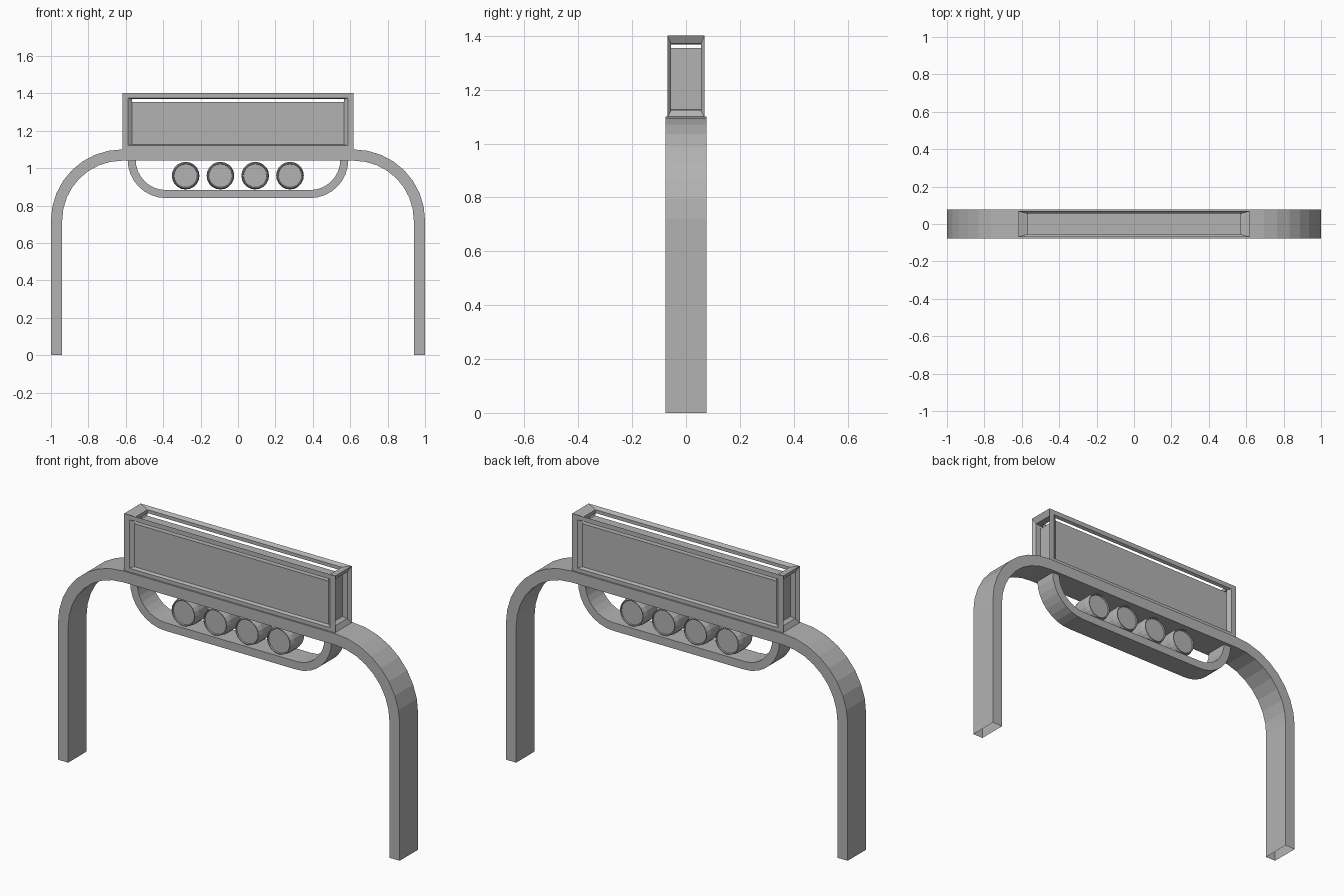
import bpy, bmesh, math
from itertools import product

cube = bpy.data.objects.get("Cube")
if cube:
    bpy.data.objects.remove(cube, do_unlink=True)

grey = bpy.data.materials.new("plain grey")
grey.use_nodes = True
COLOUR = (0.45, 0.45, 0.45, 1)
grey.diffuse_color = COLOUR
grey.node_tree.nodes["Principled BSDF"].inputs["Base Color"].default_value = COLOUR


def make_object(name, bm):
    bmesh.ops.recalc_face_normals(bm, faces=bm.faces)
    mesh = bpy.data.meshes.new(name)
    bm.to_mesh(mesh)
    bm.free()
    mesh.materials.append(grey)
    obj = bpy.data.objects.new(name, mesh)
    bpy.context.collection.objects.link(obj)
    return obj


def band(name, outer, inner, half_depth):
    """Strip between two matching x-z outlines, open at its two ends."""
    bm = bmesh.new()
    rings = []
    for (xo, zo), (xi, zi) in zip(outer, inner):
        corners = [(xo, -half_depth, zo), (xo, half_depth, zo),
                   (xi, half_depth, zi), (xi, -half_depth, zi)]
        rings.append([bm.verts.new(c) for c in corners])
    for a, b in zip(rings, rings[1:]):
        for i in range(4):
            j = (i + 1) % 4
            bm.faces.new((a[i], a[j], b[j], b[i]))
    return make_object(name, bm)


def mirrored_arc(cx, cz, radius, start, end, steps):
    """Arc on the left side followed by its mirror image."""
    half = []
    for i in range(steps + 1):
        a = math.radians(start + (end - start) * i / steps)
        half.append((cx + radius * math.cos(a), cz + radius * math.sin(a)))
    return half + [(-x, z) for x, z in reversed(half)]


# Main arch with straight legs
def arch_outline(radius):
    x = 0.62 + radius
    return [(x, 0)] + mirrored_arc(0.62, 0.72, radius, 0, 90, 8) + [(-x, 0)]


band("arch", arch_outline(0.38), arch_outline(0.32), 0.077)

# Hanging cradle under the arch
band("lamp_cradle", mirrored_arc(0.385, 1.045, 0.205, 0, -90, 8),
     mirrored_arc(0.385, 1.045, 0.162, 0, -90, 8), 0.06)

# Sign panel
bm = bmesh.new()
bmesh.ops.create_cube(bm, size=1)
for v in bm.verts:
    v.co = (v.co.x * 1.144, v.co.y * 0.11, 1.225 + v.co.z * 0.26)
make_object("sign_panel", bm)

# Open frame: each corner has an outer, inner and three face points
CENTRE = 1.248
POINTS = {
    "out": (0.618, 0.069, 0.153),
    "in": (0.568, 0.055, 0.121),
    0: (0.602, 0.055, 0.123),
    1: (0.588, 0.069, 0.128),
    2: (0.568, 0.055, 0.139),
}
bm = bmesh.new()
corners = {}
for s in product((-1, 1), repeat=3):
    corners[s] = {k: bm.verts.new((p[0] * s[0], p[1] * s[1], CENTRE + p[2] * s[2]))
                  for k, p in POINTS.items()}
for s in corners:
    for axis in range(3):
        if s[axis] < 0:
            t = tuple(1 if i == axis else c for i, c in enumerate(s))
            a, b = corners[s], corners[t]
            loop = ["out", (axis + 1) % 3, "in", (axis + 2) % 3]
            for k, m in zip(loop, loop[1:] + loop[:1]):
                bm.faces.new((a[k], a[m], b[m], b[k]))
make_object("sign_frame", bm)

# Row of barrel lamps, with a recessed lens at both ends
PROFILE = [(-0.052, 0.062), (-0.058, 0.064), (-0.058, 0.068), (-0.03, 0.074),
           (0.03, 0.074), (0.058, 0.068), (0.058, 0.064), (0.052, 0.062)]
SIDES = 20
for n in range(4):
    cx = -0.28 + n * 0.186
    bm = bmesh.new()
    rings = []
    for y, r in PROFILE:
        angles = [math.tau * i / SIDES for i in range(SIDES)]
        rings.append([bm.verts.new((cx + r * math.cos(a), y, 0.96 + r * math.sin(a)))
                      for a in angles])
    for a, b in zip(rings, rings[1:]):
        for i in range(SIDES):
            j = (i + 1) % SIDES
            bm.faces.new((a[i], a[j], b[j], b[i]))
    bm.faces.new(rings[0])
    bm.faces.new(rings[-1])
    make_object(f"lamp_{n + 1}", bm)
